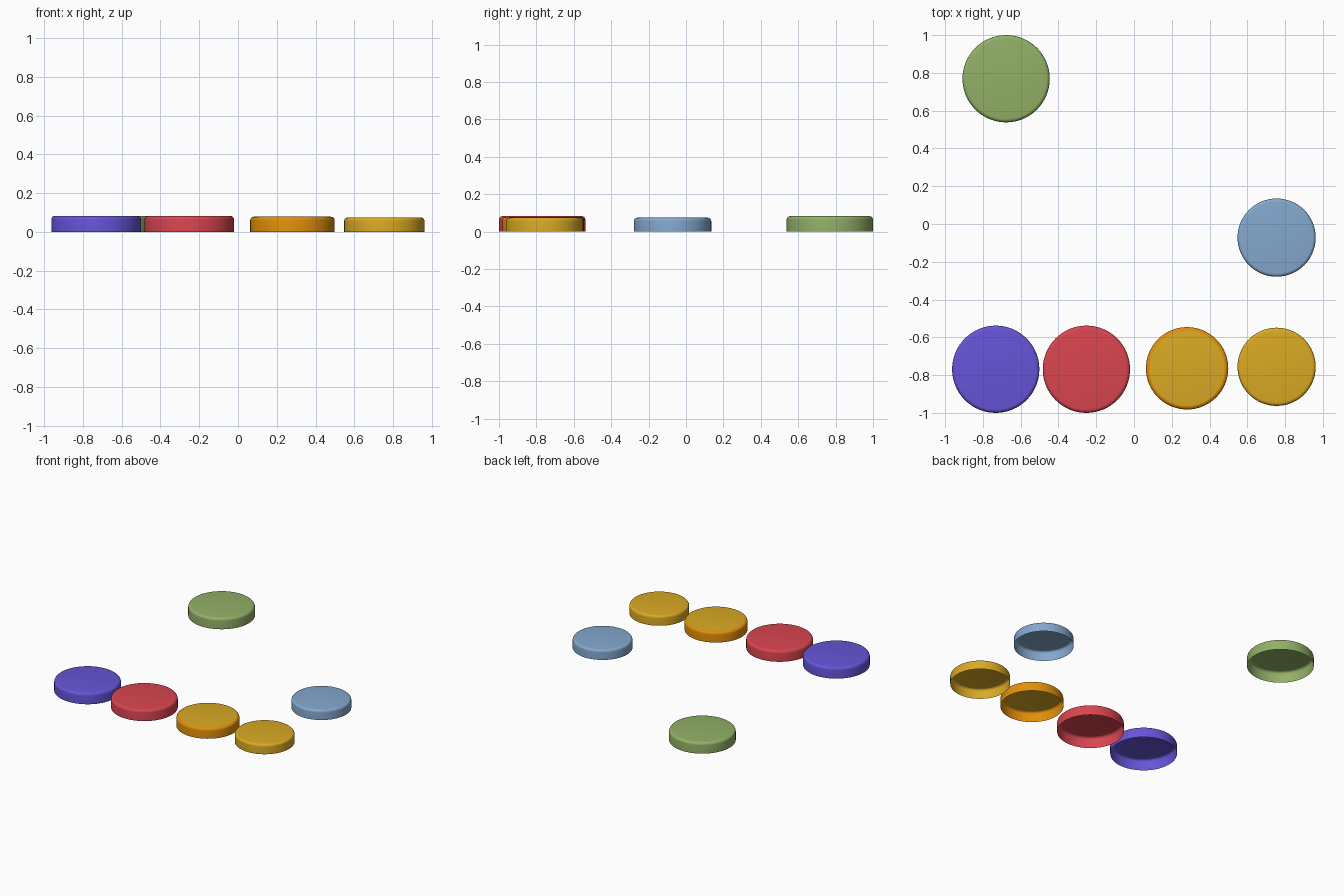
import bpy, bmesh, math

if "Cube" in bpy.data.objects:
    bpy.data.objects.remove(bpy.data.objects["Cube"])


def mat(name, hexcol):
    # flat colour given as sRGB hex, stored as linear
    m = bpy.data.materials.new(name)
    c = [int(hexcol[i:i + 2], 16) / 255 for i in (0, 2, 4)]
    lin = [v / 12.92 if v <= 0.04045 else ((v + 0.055) / 1.055) ** 2.4 for v in c]
    m.diffuse_color = (*lin, 1)
    m.use_nodes = True
    m.node_tree.nodes["Principled BSDF"].inputs["Base Color"].default_value = m.diffuse_color
    return m


purple = mat("purple", "6655D8")
red = mat("red", "DA4550")
orange = mat("orange", "E2900A")
gold = mat("gold", "DAAA24")
blue = mat("blue", "84A8CE")
green = mat("green", "92B067")

SIDES = 64


def cap(name, x, y, r, side, top):
    """Hollow cap, open underneath: straight wall, rounded shoulder, flat top."""
    h, b = r * 0.36, r * 0.085
    profile = [(r, 0), (r, h - b)]
    for i in range(1, 6):
        a = math.pi / 2 * i / 5
        profile.append((r - b + b * math.cos(a), h - b + b * math.sin(a)))
    bm = bmesh.new()
    rings = []
    for pr, pz in profile:
        rings.append([bm.verts.new((pr * math.cos(2 * math.pi * k / SIDES),
                                    pr * math.sin(2 * math.pi * k / SIDES), pz))
                      for k in range(SIDES)])
    for lo, hi in zip(rings, rings[1:]):
        for k in range(SIDES):
            n = (k + 1) % SIDES
            bm.faces.new((lo[k], lo[n], hi[n], hi[k])).smooth = True
    # flat top disc in its own colour
    disc = bm.faces.new(rings[-1])
    disc.material_index = 1
    disc.smooth = True
    me = bpy.data.meshes.new(name)
    bm.to_mesh(me)
    bm.free()
    me.materials.append(side)
    me.materials.append(top)
    ob = bpy.data.objects.new(name, me)
    ob.location = (x, y, 0)
    bpy.context.collection.objects.link(ob)


# front row, then the two separate caps
cap("purple_cap", -0.732, -0.769, 0.231, purple, purple)
cap("red_cap", -0.252, -0.769, 0.231, red, red)
cap("orange_cap", 0.281, -0.764, 0.218, orange, gold)
cap("gold_cap", 0.755, -0.756, 0.207, gold, gold)
cap("blue_cap", 0.755, -0.072, 0.207, blue, blue)
cap("green_cap", -0.677, 0.769, 0.231, green, green)
